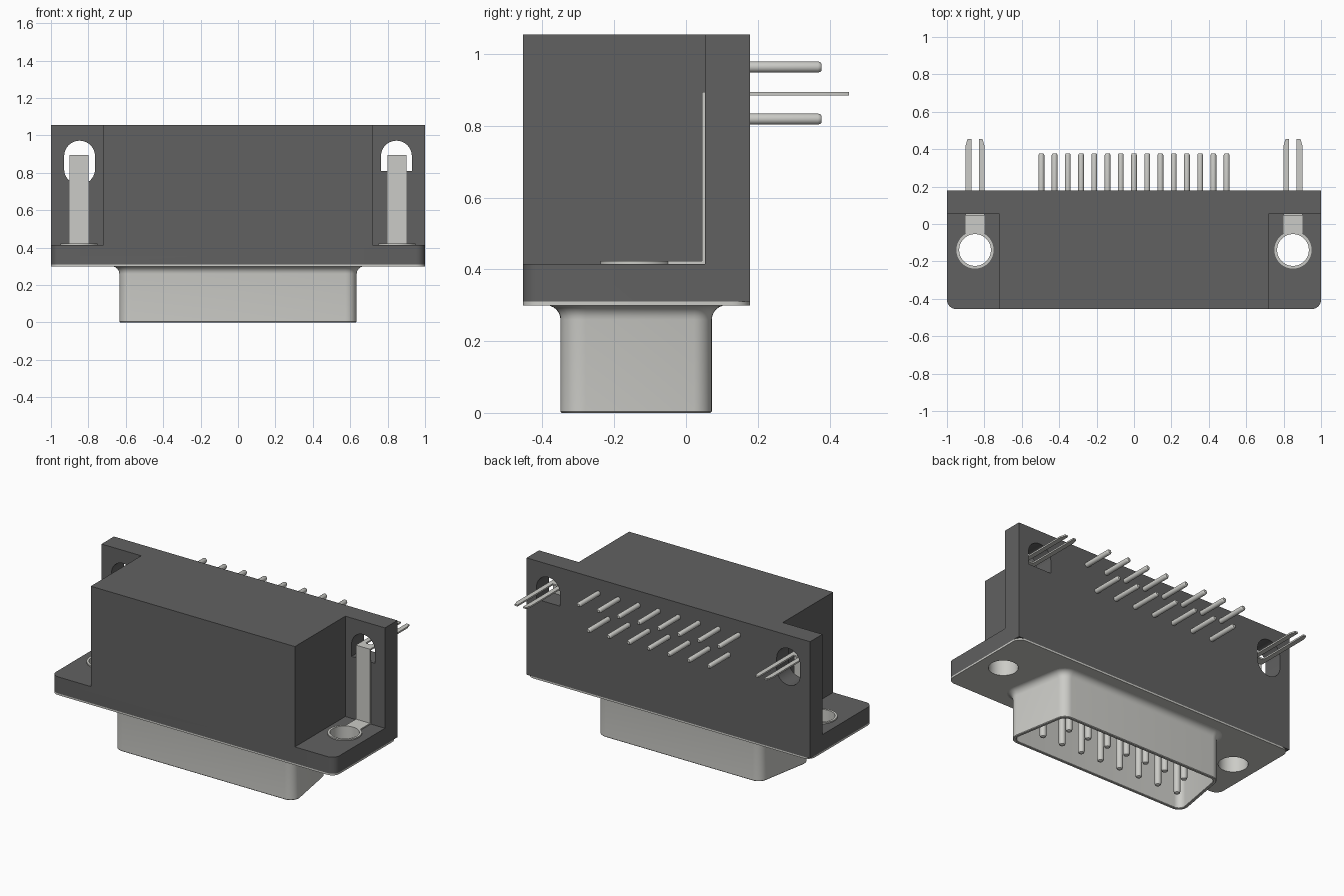
import bpy, bmesh, math
from mathutils import Vector

if "Cube" in bpy.data.objects:
    bpy.data.objects.remove(bpy.data.objects["Cube"])

CY = -0.139          # centre line of the mating face (y)
PITCH = 0.1415       # pin spacing


def material(name, rgb):
    m = bpy.data.materials.new(name)
    m.diffuse_color = (*rgb, 1)
    m.use_nodes = True
    m.node_tree.nodes["Principled BSDF"].inputs["Base Color"].default_value = m.diffuse_color
    return m


DARK = material("dark_plastic", (0.12, 0.12, 0.12))
METAL = material("tin_metal", (0.6, 0.6, 0.57))


def loft(name, rings, mat, closed=False):
    """Skin equal-length rings of 3D points; cap the ends or close the loop."""
    bm = bmesh.new()
    rows = [[bm.verts.new(p) for p in ring] for ring in rings]
    n = len(rows[0])
    pairs = list(zip(rows, rows[1:])) + ([(rows[-1], rows[0])] if closed else [])
    for a, b in pairs:
        for i in range(n):
            j = (i + 1) % n
            bm.faces.new((a[i], a[j], b[j], b[i]))
    if not closed:
        bm.faces.new(rows[0])
        bm.faces.new(rows[-1])
    bmesh.ops.recalc_face_normals(bm, faces=bm.faces)
    me = bpy.data.meshes.new(name)
    bm.to_mesh(me)
    bm.free()
    me.materials.append(mat)
    ob = bpy.data.objects.new(name, me)
    bpy.context.collection.objects.link(ob)
    return ob


def place(pts, axis, w):
    """Put a 2D outline at height w along an axis."""
    f = {'z': lambda u, v: (u, v, w), 'y': lambda u, v: (u, w, v), 'x': lambda u, v: (w, u, v)}[axis]
    return [f(u, v) for u, v in pts]


def prism(name, pts, axis, lo, hi, mat=METAL):
    return loft(name, [place(pts, axis, lo), place(pts, axis, hi)], mat)


def circle(cx, cy, r, n):
    return [(cx + r * math.cos(math.tau * i / n), cy + r * math.sin(math.tau * i / n)) for i in range(n)]


def turned(name, cx, cy, axis, profile, n=16, closed=False, mat=METAL):
    return loft(name, [place(circle(cx, cy, r, n), axis, h) for r, h in profile], mat, closed)


def rounded(corners, radii, seg=6):
    """Counter-clockwise polygon with rounded corners (radius 0 = sharp)."""
    out, n = [], len(corners)
    for i, r in enumerate(radii):
        p = Vector(corners[i])
        if r == 0:
            out.append(tuple(p))
            continue
        d0 = (p - Vector(corners[i - 1])).normalized()
        d1 = (Vector(corners[(i + 1) % n]) - p).normalized()
        n0, n1 = Vector((d0.y, -d0.x)), Vector((d1.y, -d1.x))
        c = p - (n0 + n1) * (r / (1 + n0.dot(n1)))
        a0 = math.atan2(n0.y, n0.x)
        turn = math.acos(max(-1, min(1, n0.dot(n1))))
        for k in range(seg + 1):
            a = a0 + turn * k / seg
            out.append((c.x + r * math.cos(a), c.y + r * math.sin(a)))
    return out


def rect(x0, y0, x1, y1):
    return [(x0, y0), (x1, y0), (x1, y1), (x0, y1)]


def d_outline(d):
    """D-shaped outline, wide toward the front, grown outward by d."""
    t = math.tan(math.radians(10))
    h, x = 0.211 + d, 0.609 + d / math.cos(math.radians(10))
    return rounded([(-x - t * h, CY - h), (x + t * h, CY - h), (x - t * h, CY + h), (-x + t * h, CY + h)],
                   [0.06 + d] * 4, 8)


def cut(ob, cutter):
    mod = ob.modifiers.new("cut", 'BOOLEAN')
    mod.object, mod.operation, mod.solver = cutter, 'DIFFERENCE', 'EXACT'
    bpy.context.view_layer.objects.active = ob
    bpy.ops.object.modifier_apply(modifier=mod.name)
    bpy.data.objects.remove(cutter)


# plastic housing and metal face plate
outline = rect(-1, -0.455, 1, 0.178)
housing = prism("housing", rounded(outline, [0.05, 0.05, 0, 0]), 'z', 0.31, 1.055, DARK)
plate = prism("face_plate", rounded(outline, [0.05] * 4), 'z', 0.299, 0.31)
cut(plate, prism("cutter", d_outline(-0.02), 'z', 0.2, 0.4))

for s, side in ((-1, "left"), (1, "right")):
    # ear notch, mounting hole and board-lock slot
    x0, x1 = sorted((s * 0.72, s * 1.2))
    cut(housing, prism("cutter", rect(x0, -0.6, x1, 0.053), 'z', 0.415, 1.2, DARK))
    cut(housing, turned("cutter", s * 0.85, CY, 'z', [(0.0995, 0.2), (0.0995, 0.5)], 40, mat=DARK))
    cut(plate, turned("cutter", s * 0.85, CY, 'z', [(0.085, 0.2), (0.085, 0.5)], 40))
    low, r = (0.737, 0.0824) if s < 0 else (0.81, 0)
    slot = rounded(rect(s * 0.847 - 0.0825, low, s * 0.847 + 0.0825, 0.972), [r, r, 0.0824, 0.0824], 10)
    cut(housing, prism("cutter", slot, 'y', 0.0, 0.3, DARK))

    # metal eyelet lining the hole
    turned(side + "_eyelet", s * 0.85, CY, 'z',
           [(0.085, 0.305), (0.0995, 0.305), (0.0995, 0.423), (0.085, 0.423)], 40, True)
    # bent strap rising from the eyelet up the rear wall
    strap = [(-0.05, 0.415), (0.053, 0.415), (0.053, 0.885), (0.053, 0.895),
             (0.045, 0.895), (0.045, 0.423), (-0.05, 0.423)]
    prism(side + "_strap", strap, 'x', s * 0.80, s * 0.90)
    # forked board-lock prongs
    fork = [(-0.05, 0.05), (0.05, 0.05), (0.05, 0.42), (0.04, 0.455), (0.02, 0.455), (0.02, 0.1),
            (-0.02, 0.1), (-0.02, 0.455), (-0.04, 0.455), (-0.05, 0.42)]
    prism(side + "_prongs", [(s * 0.85 + u, v) for u, v in fork], 'z', 0.885, 0.895)

# hollow D-shaped shell flaring into the plate
F = 0.04
steps = [(-0.02, 0.305), (-0.02, 0.003), (-0.017, 0), (-0.004, 0), (0, 0.004)]
steps += [(F - F * math.cos(a), 0.26 + F * math.sin(a)) for a in [math.pi / 2 * k / 6 for k in range(7)]]
steps += [(F, 0.305)]
loft("shell", [place(d_outline(d), 'z', z) for d, z in steps], METAL, True)

# two rows of contacts: mating pins below, solder tails behind
for row, count, y, z in (("front", 8, CY - 0.0725, 0.964), ("rear", 7, CY + 0.0725, 0.819)):
    for i in range(count):
        x = (i - (count - 1) / 2) * PITCH
        turned(f"{row}_mating_pin_{i + 1}", x, y, 'z',
               [(0.009, 0.008), (0.016, 0.012), (0.02, 0.024), (0.02, 0.32)])
        turned(f"{row}_solder_tail_{i + 1}", x, z, 'y',
               [(0.0155, 0.16), (0.0155, 0.368), (0.013, 0.375), (0.009, 0.378)])

bpy.ops.object.select_all(action='SELECT')
bpy.context.view_layer.objects.active = housing
bpy.ops.object.shade_smooth_by_angle(angle=math.radians(35))
